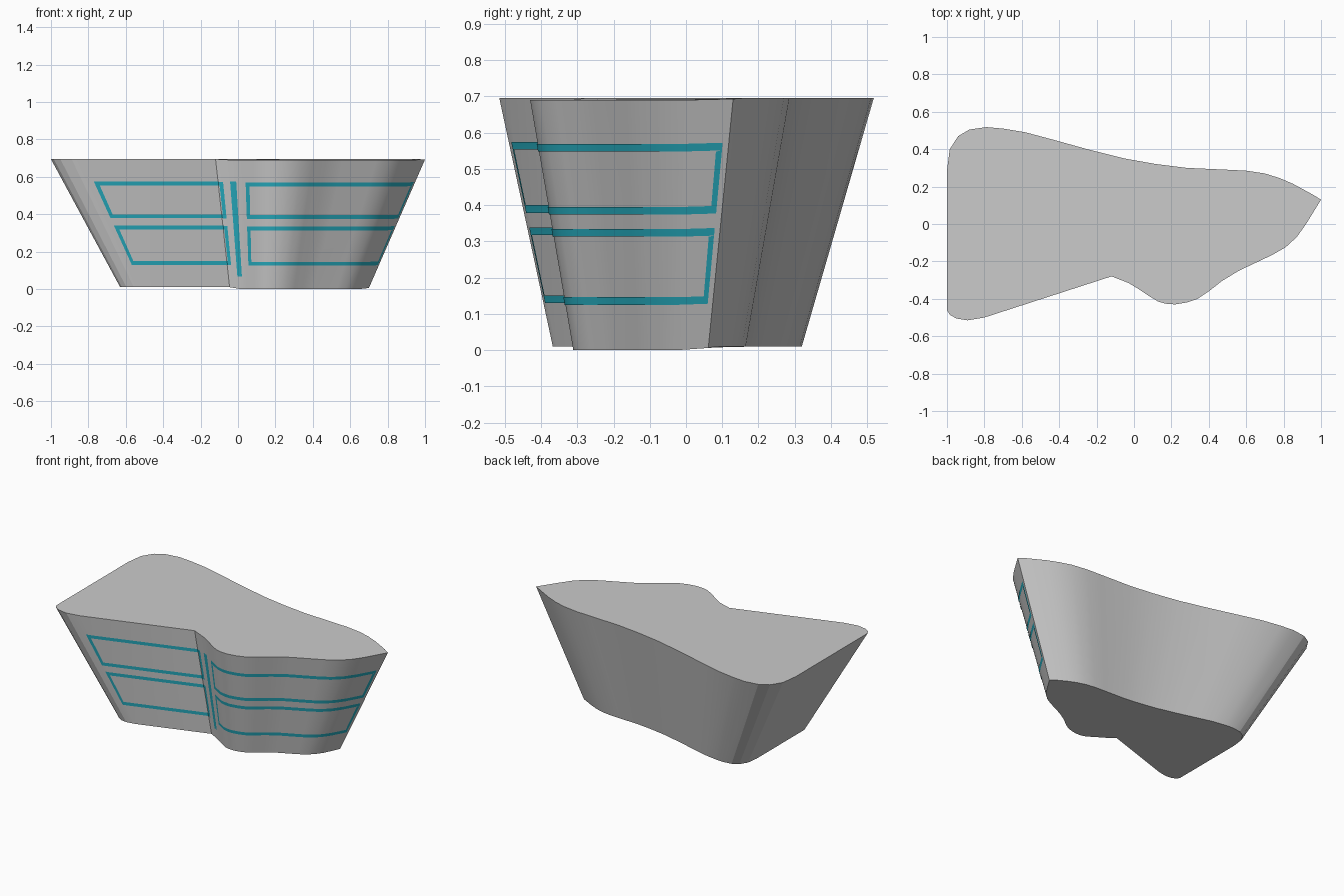
import bpy, bmesh, math

if "Cube" in bpy.data.objects:
    bpy.data.objects.remove(bpy.data.objects["Cube"])

BOTTOM, TOP = 0.01, 0.695

# Rim outline: front chain (left to right, x rising), then back chain (right to left)
FRONT = [(-1, -.46), (-.985, -.485), (-.95, -.505), (-.89, -.515), (-.80, -.50),
         (-.12, -.28), (-.03, -.315), (.02, -.345), (.08, -.385), (.13, -.415),
         (.17, -.426), (.22, -.43), (.28, -.42), (.34, -.40), (.40, -.36),
         (.47, -.305), (.56, -.25), (.74, -.165), (.81, -.125), (.87, -.07),
         (.92, 0), (1, .13)]
BACK = [(.96, .155), (.85, .215), (.78, .245), (.70, .27), (.60, .285), (.50, .29),
        (.28, .30), (.12, .32), (-.05, .35), (-.25, .40), (-.43, .45), (-.58, .49),
        (-.70, .51), (-.79, .518), (-.88, .505), (-.94, .47), (-.985, .40), (-1, .285)]


def place(x, y, z, drop=0.0):
    """Shrink a rim point towards the base according to its height."""
    t = (z - BOTTOM) / (TOP - BOTTOM)
    s = 0.665 + 0.335 * t
    return (x * s + 0.035 * (1 - t), y * s - 0.025 * (1 - t), z - drop)


def front_drop(x):
    """The right front wall sits slightly lower than the rest."""
    return 0.01 * min(max((x + 0.12) / 0.09, 0), 1) * (1 if x < 0.99 else 0.4)


def front_y(x):
    for (xa, ya), (xb, yb) in zip(FRONT, FRONT[1:]):
        if xa <= x <= xb:
            return ya + (yb - ya) * (x - xa) / (xb - xa)


def make_object(name, bm, material=None):
    mesh = bpy.data.meshes.new(name)
    bm.to_mesh(mesh)
    bm.free()
    ob = bpy.data.objects.new(name, mesh)
    bpy.context.collection.objects.link(ob)
    if material:
        mesh.materials.append(material)
    bpy.ops.object.select_all(action='DESELECT')
    ob.select_set(True)
    bpy.context.view_layer.objects.active = ob
    bpy.ops.object.shade_smooth_by_angle(angle=math.radians(20))
    return ob


# Tapered body with flat caps
bm = bmesh.new()
outline = [(x, y, front_drop(x)) for x, y in FRONT] + [(x, y, 0) for x, y in BACK]
low = [bm.verts.new(place(x, y, BOTTOM, d)) for x, y, d in outline]
high = [bm.verts.new(place(x, y, TOP, d * 0.5)) for x, y, d in outline]
n = len(outline)
for i in range(n):
    j = (i + 1) % n
    bm.faces.new((low[i], low[j], high[j], high[i]))
bm.faces.new(high)
bm.faces.new(low[::-1])
bmesh.ops.recalc_face_normals(bm, faces=bm.faces)
make_object("tapered_body", bm)

# Teal line material
teal = bpy.data.materials.new("teal_lines")
teal.diffuse_color = (0.02, 0.42, 0.53, 1)
teal.use_nodes = True
teal.node_tree.nodes["Principled BSDF"].inputs["Base Color"].default_value = teal.diffuse_color


def add_strip(bm, x0, x1, z0, z1):
    """Patch hugging the front wall between two rim x values and two heights."""
    xs = [x0] + [x for x, _ in FRONT if x0 < x < x1] + [x1]
    rows = []
    for z in (z0, z1):
        row = []
        for x in xs:
            px, py, pz = place(x, front_y(x), z, front_drop(x) * 0.5)
            row.append(bm.verts.new((px + 0.0015, py - 0.003, pz)))
        rows.append(row)
    for i in range(len(xs) - 1):
        bm.faces.new((rows[0][i], rows[0][i + 1], rows[1][i + 1], rows[1][i]))


def panel_frame(name, x0, x1, z0, z1, left_w, right_w, w=0.021):
    bm = bmesh.new()
    add_strip(bm, x0, x1, z1 - w, z1)
    add_strip(bm, x0, x1, z0, z0 + w)
    add_strip(bm, x0, x0 + left_w, z0 + w, z1 - w)
    add_strip(bm, x1 - right_w, x1, z0 + w, z1 - w)
    make_object(name, bm, teal)


# Two rows of panel outlines either side of the divider
for row, z0, z1 in (("upper", 0.379, 0.574), ("lower", 0.13, 0.339)):
    panel_frame(row + "_left_panel_line", -0.827, -0.093, z0, z1, 0.024, 0.022)
    panel_frame(row + "_right_panel_line", 0.035, 0.991, z0, z1, 0.022, 0.011)

# Upright divider line
bm = bmesh.new()
add_strip(bm, -0.053, -0.018, 0.072, 0.58)
make_object("divider_line", bm, teal)
